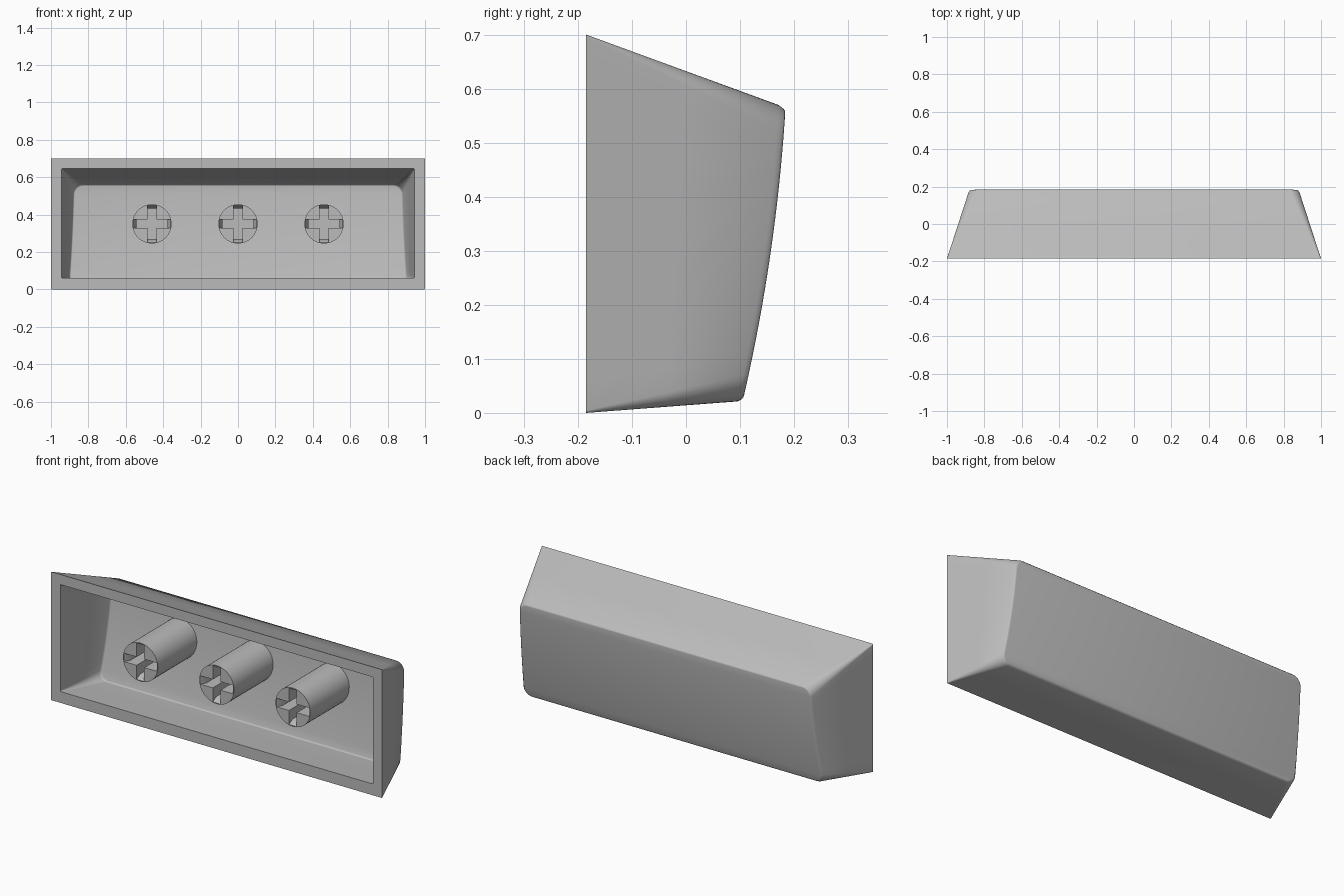
import bpy, bmesh, math

if "Cube" in bpy.data.objects:
    bpy.data.objects.remove(bpy.data.objects["Cube"], do_unlink=True)

FRONT = -0.185      # plane of the open side
ARC, SIDE = 8, 14   # segments per rounded corner and per straight side

grey = bpy.data.materials.new("plain_grey")
grey.use_nodes = True
grey.diffuse_color = (0.5, 0.5, 0.5, 1)
grey.node_tree.nodes["Principled BSDF"].inputs["Base Color"].default_value = grey.diffuse_color


def crown(z):
    """Depth of the gently arched back face at height z."""
    a = z - 0.022
    return 0.105 + 0.231 * a - 0.157 * a * a


def taper(y):
    """Half width of the body at depth y."""
    return 1 - 0.325 * (y - FRONT)


def half_outline(low, high, r):
    """Right half of a rounded rectangle as (inset from side, height)."""
    pts = []
    for i in range(ARC + 1):
        a = math.pi / 2 * i / ARC
        pts.append((r - r * math.sin(a), low + r - r * math.cos(a)))
    for i in range(1, SIDE):
        pts.append((0, low + r + (high - low - 2 * r) * i / SIDE))
    return pts + [(d, low + high - z) for d, z in reversed(pts[:ARC + 1])]


def front_half(width, low, high):
    return [(width - d, FRONT, z) for d, z in half_outline(low, high, 0.004)]


def back_half(low, high, r, gap, wall, inset=0.0, drop=0.0):
    pts = []
    for d, z in half_outline(low + inset, high - inset, r - inset):
        y = crown(z) - gap
        pts.append((taper(y) - wall - inset - d, y - drop, z))
    return pts


def mix(a, b, t):
    return [tuple(p + (q - p) * t for p, q in zip(u, v)) for u, v in zip(a, b)]


def add_ring(bm, half):
    right = [bm.verts.new(p) for p in half]
    left = [bm.verts.new((-x, y, z)) for x, y, z in half]
    return right + left[::-1]


def bridge(bm, a, b):
    n = len(a)
    for i in range(n):
        j = (i + 1) % n
        bm.faces.new((a[i], a[j], b[j], b[i]))


def add_skin(bm, front, low, high, r, gap, wall, soft):
    """Tapered wall, softened back edge and arched back face; returns the front ring."""
    back = back_half(low, high, r, gap, wall)
    halves = [front, mix(front, back, 0.5), mix(front, back, 1 - soft / 0.3)]
    for k in range(1, 5):
        a = math.pi / 2 * k / 4
        halves.append(back_half(low, high, r, gap, wall,
                                soft * (1 - math.cos(a)), soft * (1 - math.sin(a))))
    rings = [add_ring(bm, h) for h in halves]
    for a, b in zip(rings, rings[1:]):
        bridge(bm, a, b)
    last = rings[-1]
    for i in range(len(last) // 2 - 1):
        bm.faces.new((last[i], last[i + 1], last[-2 - i], last[-1 - i]))
    return rings[0]


def finish(bm, name, angle=35):
    bmesh.ops.recalc_face_normals(bm, faces=bm.faces)
    mesh = bpy.data.meshes.new(name)
    bm.to_mesh(mesh)
    bm.free()
    mesh.materials.append(grey)
    ob = bpy.data.objects.new(name, mesh)
    bpy.context.collection.objects.link(ob)
    select(ob)
    bpy.ops.object.shade_smooth_by_angle(angle=math.radians(angle))
    return ob


def select(ob):
    bpy.ops.object.select_all(action="DESELECT")
    ob.select_set(True)
    bpy.context.view_layer.objects.active = ob


# Hollow tapered shell
bm = bmesh.new()
outer = add_skin(bm, front_half(1, 0, 0.7), 0.022, 0.565, 0.05, 0, 0, 0.01)
inner = add_skin(bm, front_half(0.943, 0.0615, 0.645), 0.03, 0.56, 0.05, 0.012, 0.005, 0.008)
bridge(bm, outer, inner)
finish(bm, "shell")


def cross_ring(bm, x, y, z, reach):
    """Plus-shaped ring of twelve points."""
    w = 0.023
    quarter = [(reach, -w), (reach, w), (w, w)]
    ring = []
    for k in range(4):
        c, s = round(math.cos(k * math.pi / 2)), round(math.sin(k * math.pi / 2))
        ring += [bm.verts.new((x + c * p - s * q, y, z + s * p + c * q)) for p, q in quarter]
    return ring


# Three round stems, each with a plus-shaped socket with sloped ends
STEM_Z, RADIUS, SIDES = 0.35, 0.105, 48
for name, x in (("right", -0.46), ("middle", 0), ("left", 0.46)):
    bm = bmesh.new()
    rings = ([], [])
    for i in range(SIDES):
        a = 2 * math.pi * i / SIDES
        px, pz = x + RADIUS * math.cos(a), STEM_Z + RADIUS * math.sin(a)
        rings[0].append(bm.verts.new((px, FRONT + 0.001, pz)))
        rings[1].append(bm.verts.new((px, crown(pz) - 0.008, pz)))
    bridge(bm, *rings)
    for ring in rings:
        bm.faces.new(ring)
    stem = finish(bm, name + "_stem")

    bm = bmesh.new()
    steps = ((FRONT - 0.01, 0.106), (FRONT + 0.03, 0.082), (FRONT + 0.22, 0.082))
    cuts = [cross_ring(bm, x, y, STEM_Z, reach) for y, reach in steps]
    for a, b in zip(cuts, cuts[1:]):
        bridge(bm, a, b)
    bm.faces.new(cuts[0])
    bm.faces.new(cuts[-1])
    cutter = finish(bm, name + "_socket_cutter")
    cutter.hide_render = True

    cut = stem.modifiers.new("socket", "BOOLEAN")
    cut.operation, cut.solver, cut.object = "DIFFERENCE", "EXACT", cutter
    select(stem)
    bpy.ops.object.modifier_apply(modifier=cut.name)
    bpy.data.objects.remove(cutter, do_unlink=True)
    bpy.ops.object.shade_smooth_by_angle(angle=math.radians(35))
